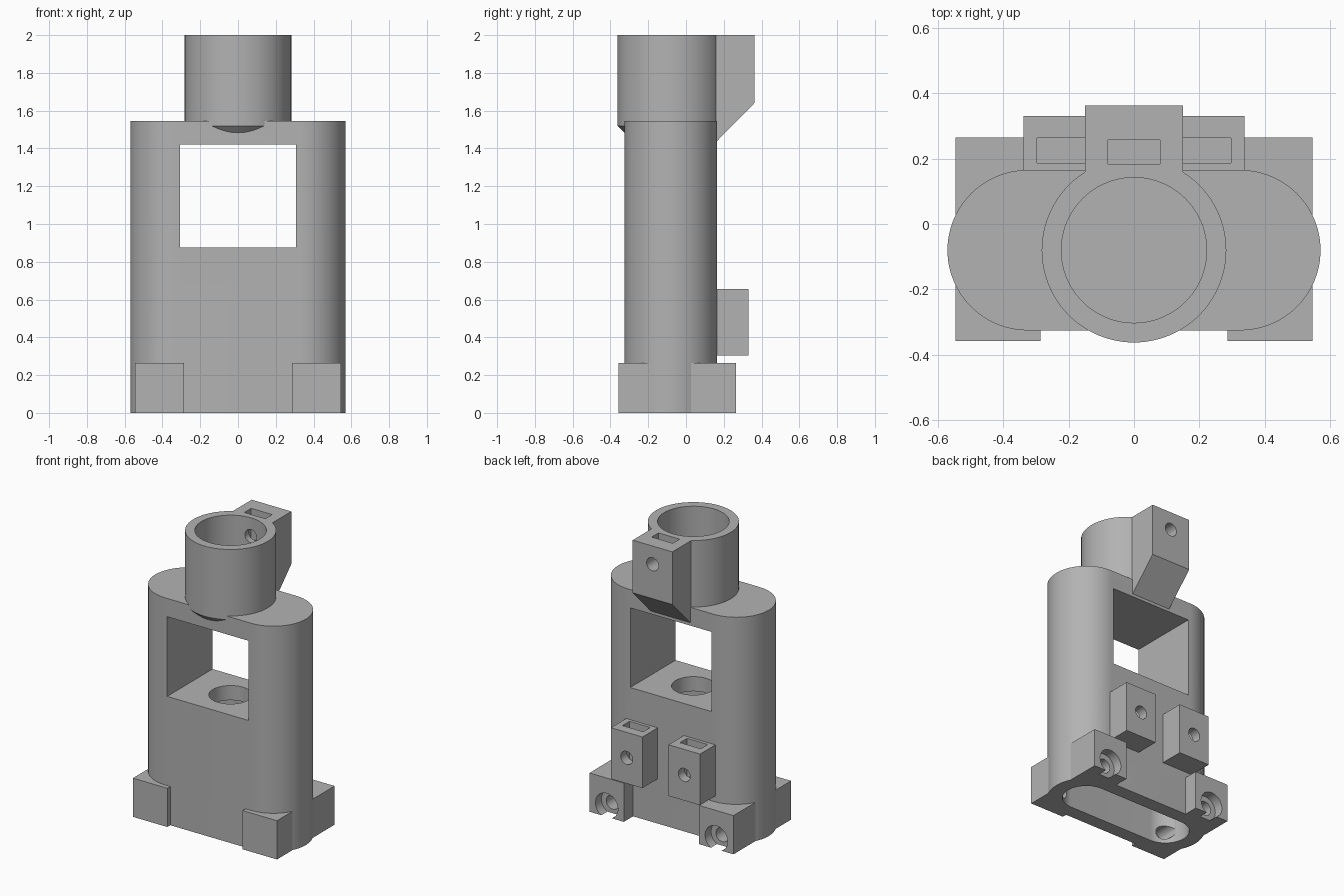
import bpy, bmesh, math
from mathutils import Vector, Matrix

old = bpy.data.objects.get("Cube")
if old:
    bpy.data.objects.remove(old, do_unlink=True)

CY = -0.08          # y of the tube and body axis
SEG = 96

grey = bpy.data.materials.new("plain grey")
grey.use_nodes = True
grey.diffuse_color = (0.45, 0.45, 0.45, 1)
grey.node_tree.nodes["Principled BSDF"].inputs["Base Color"].default_value = (0.45, 0.45, 0.45, 1)


def finish(name, bm):
    bmesh.ops.remove_doubles(bm, verts=bm.verts, dist=1e-5)
    bmesh.ops.recalc_face_normals(bm, faces=bm.faces)
    mesh = bpy.data.meshes.new(name)
    bm.to_mesh(mesh)
    bm.free()
    mesh.materials.append(grey)
    ob = bpy.data.objects.new(name, mesh)
    bpy.context.collection.objects.link(ob)
    return ob


def prism(name, outline, axis, lo, hi):
    """Extrude a 2D outline from lo to hi along an axis."""
    place = {"x": lambda u, v: (lo, u, v),
             "y": lambda u, v: (u, lo, v),
             "z": lambda u, v: (u, v, lo)}[axis]
    bm = bmesh.new()
    face = bm.faces.new([bm.verts.new(place(u, v)) for u, v in outline])
    new = bmesh.ops.extrude_face_region(bm, geom=[face])["geom"]
    step = Vector([hi - lo if a == axis else 0 for a in "xyz"])
    bmesh.ops.translate(bm, vec=step, verts=[g for g in new if isinstance(g, bmesh.types.BMVert)])
    return finish(name, bm)


def rect(u0, u1, v0, v1):
    return [(u0, v0), (u1, v0), (u1, v1), (u0, v1)]


def stadium(half, r, cu, cv):
    """Rounded slot outline; half = 0 gives a circle."""
    pts = []
    n = SEG // 2
    for side, start in ((1, -math.pi / 2), (-1, math.pi / 2)):
        for i in range(n + (1 if half else 0)):
            a = start + math.pi * i / n
            pts.append((cu + side * half + r * math.cos(a), cv + r * math.sin(a)))
    return pts


def hole(r, x, z, y0, y1):
    return prism("hole_cutter", stadium(0, r, x, z), "y", y0, y1)


def cut(ob, cutters):
    for c in cutters:
        mod = ob.modifiers.new("cut", "BOOLEAN")
        mod.operation, mod.solver, mod.object = "DIFFERENCE", "EXACT", c
    bpy.context.view_layer.update()
    ev = ob.evaluated_get(bpy.context.evaluated_depsgraph_get())
    mesh = bpy.data.meshes.new_from_object(ev)
    ob.modifiers.clear()
    ob.data = mesh
    parts.append(ob)


parts = []

# Cutters
body_outline = stadium(0.325, 0.245, 0, CY)
body_solid = prism("body_cutter", body_outline, "z", -0.1, 1.6)
cavity = prism("cavity_cutter", stadium(0.325, 0.15, 0, CY), "z", -0.1, 0.775)
floor_hole = prism("floor_hole_cutter", stadium(0, 0.135, 0, CY), "z", 0.7, 0.95)
window = prism("window_cutter", rect(-0.308, 0.306, 0.875, 1.42), "y", -0.6, 0.6)
bore = prism("bore_cutter", stadium(0, 0.222, 0, CY), "z", 1.545, 2.1)
clamp_bolt = hole(0.045, 0, 1.875, CY, 0.5)
clamp_slot = prism("clamp_slot_cutter", rect(-0.08, 0.08, 0.183, 0.257), "z", 1.79, 2.1)
cutters = [body_solid, cavity, floor_hole, window, bore, clamp_bolt, clamp_slot]

# Feet and nut blocks, mirrored left and right
body_cutters = [cavity, floor_hole, window]
for side, tag in ((1, "left"), (-1, "right")):
    fx, nx = side * 0.415, side * 0.218
    foot_bolt = hole(0.048, fx, 0.075, -0.3, 0.4)
    counterbore = hole(0.085, fx, 0.075, 0.2, 0.4)
    nut_bolt = hole(0.045, nx, 0.48, CY, 0.5)
    nut_slot = prism("nut_slot_cutter", rect(nx - 0.079, nx + 0.079, 0.187, 0.263), "z", 0.395, 0.8)
    cutters += [foot_bolt, counterbore, nut_bolt, nut_slot]
    body_cutters += [foot_bolt, nut_bolt]

    for place, y0, y1 in (("front", -0.357, CY), ("back", CY, 0.265)):
        foot = prism(f"{place}_foot_{tag}", rect(fx - 0.13, fx + 0.13, y0, y1), "z", 0, 0.265)
        cut(foot, [body_solid, foot_bolt, counterbore])

    block = prism(f"nut_block_{tag}", rect(nx - 0.119, nx + 0.119, 0.15, 0.33), "z", 0.305, 0.655)
    cut(block, [nut_bolt, nut_slot])

# Main body
body = prism("body", body_outline, "z", 0, 1.545)
cut(body, body_cutters)

# Socket tube with a closed floor and chamfered underside
profile = [(0, 1.545), (0.222, 1.545), (0.222, 2), (0.282, 2), (0.282, 1.52), (0.2, 1.438), (0, 1.438)]
bm = bmesh.new()
vs = [bm.verts.new((r, CY, z)) for r, z in profile]
es = [bm.edges.new(p) for p in zip(vs, vs[1:])]
bmesh.ops.spin(bm, geom=vs + es, cent=(0, CY, 0), axis=(0, 0, 1), angle=2 * math.pi, steps=SEG)
tube = finish("socket_tube", bm)
cut(tube, [clamp_bolt, clamp_slot])

# Clamp block behind the tube, with a sloped underside
clamp_side = [(0.1, 2), (0.362, 2), (0.362, 1.64), (0.155, 1.43), (0.1, 1.43)]
clamp = prism("clamp_block", clamp_side, "x", -0.15, 0.15)
cut(clamp, [bore, clamp_bolt, clamp_slot])

# Remove cutters, then shade round faces smooth
for c in cutters:
    bpy.data.objects.remove(c, do_unlink=True)
bpy.ops.object.select_all(action="DESELECT")
for ob in parts:
    ob.select_set(True)
bpy.context.view_layer.objects.active = body
bpy.ops.object.shade_smooth_by_angle(angle=math.radians(30))
